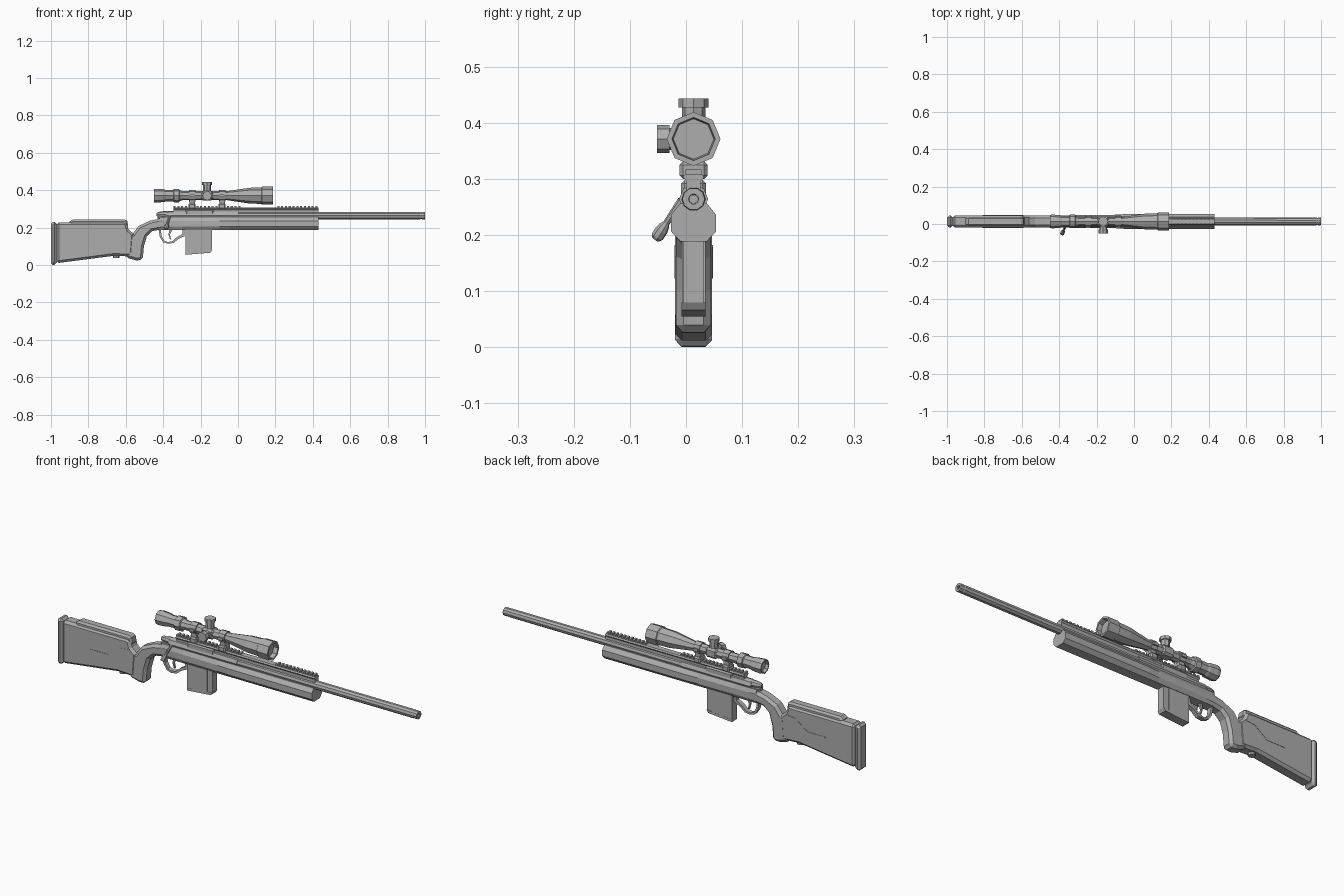
import bpy, bmesh, math
from mathutils import Matrix, Vector

if "Cube" in bpy.data.objects:
    bpy.data.objects.remove(bpy.data.objects["Cube"])

YC = 0.0135          # the rifle body sits slightly off y = 0
SCOPE_Z = 0.371
BORE_Z = 0.264

grey = bpy.data.materials.new("plain_grey")
grey.diffuse_color = (0.42, 0.42, 0.42, 1)
grey.use_nodes = True
grey.node_tree.nodes["Principled BSDF"].inputs["Base Color"].default_value = grey.diffuse_color


def finish(name, bm, bevel=0):
    bmesh.ops.remove_doubles(bm, verts=bm.verts, dist=1e-5)
    bmesh.ops.recalc_face_normals(bm, faces=bm.faces)
    me = bpy.data.meshes.new(name)
    bm.to_mesh(me)
    bm.free()
    me.materials.append(grey)
    ob = bpy.data.objects.new(name, me)
    bpy.context.collection.objects.link(ob)
    if bevel:
        m = ob.modifiers.new("chamfer", 'BEVEL')
        m.width, m.segments = bevel, 1
        m.limit_method, m.angle_limit = 'ANGLE', math.radians(70)
    return ob


def prism(name, pts, half, y=YC, bevel=0):
    """Side profile (x, z) extruded across y."""
    bm = bmesh.new()
    a = [bm.verts.new((x, y - half, z)) for x, z in pts]
    b = [bm.verts.new((x, y + half, z)) for x, z in pts]
    bm.faces.new(a)
    bm.faces.new(b[::-1])
    for i in range(len(pts)):
        j = (i + 1) % len(pts)
        bm.faces.new((a[i], b[i], b[j], a[j]))
    return finish(name, bm, bevel)


def box(name, x0, x1, z0, z1, half, y=YC, bevel=0):
    return prism(name, [(x0, z0), (x1, z0), (x1, z1), (x0, z1)], half, y, bevel)


def loft(name, rings):
    bm = bmesh.new()
    vs = [[bm.verts.new(p) for p in r] for r in rings]
    n = len(rings[0])
    for a, b in zip(vs, vs[1:]):
        for i in range(n):
            bm.faces.new((a[i], a[(i + 1) % n], b[(i + 1) % n], b[i]))
    bm.faces.new(vs[0])
    bm.faces.new(vs[-1])
    return finish(name, bm)


def lathe(name, prof, origin, axis=(1, 0, 0), n=8):
    """Profile of (distance, radius) turned round an axis."""
    rot = Vector((1, 0, 0)).rotation_difference(Vector(axis)).to_matrix().to_4x4()
    mat = Matrix.Translation(origin) @ rot
    rings = [[mat @ Vector((d, r * math.cos(i * math.tau / n), r * math.sin(i * math.tau / n)))
              for i in range(n)] for d, r in prof]
    return loft(name, rings)


# Stock: pad, butt, cheek riser, grip
prism("butt_pad", [(-1, .01), (-.99, 0), (-.968, .004), (-.968, .231), (-.99, .231), (-1, .222)],
      .033, bevel=.012)
prism("butt_stock", [(-.97, .010), (-.66, .05), (-.565, .045), (-.556, .165), (-.585, .19),
                     (-.598, .228), (-.97, .228)], .033, bevel=.012)
prism("cheek_riser", [(-.9, .2), (-.585, .2), (-.592, .236), (-.605, .243), (-.885, .243),
                      (-.9, .232)], .025, bevel=.009)
prism("grip", [(-.6, .04), (-.545, .025), (-.51, .027), (-.503, .10), (-.487, .155), (-.458, .182),
               (-.41, .190), (-.30, .190), (-.30, .25), (-.41, .25), (-.47, .237), (-.53, .21),
               (-.562, .168), (-.6, .165)], .031, bevel=.013)
lathe("stock_stud", [(0, .012), (.012, .012), (.012, .017), (.025, .017)],
      (-.65, YC, .062), (0, 0, -1))

# Seam strips on both sides of the butt
for s, n in ((-1, "right"), (1, "left")):
    prism("cheek_seam_" + n, [(-.81, .122), (-.71, .122), (-.64, .172), (-.59, .178), (-.59, .182),
                              (-.642, .176), (-.712, .126), (-.81, .126)], .0012, YC + s * .0332)

# Forend with hexagonal section, widening in front of the grip
rings = []
for x, w in ((-.42, .030), (-.30, .034), (-.10, .036), (-.04, .040), (.43, .040)):
    half = [(.023, .188), (w, .206), (w, .236), (.024, .256)]
    rings.append([(x, YC + y, z) for y, z in half] + [(x, YC - y, z) for y, z in half[::-1]])
loft("forend", rings)

# Barrel with hollow muzzle
lathe("barrel", [(-.1, .022), (.975, .021), (.978, .0195), (.983, .0195), (.986, .021), (1, .020),
                 (1, .009), (.96, .008)], (0, YC, BORE_Z), n=10)

# Receiver, port block and bolt
lathe("receiver", [(-.385, .022), (-.37, .026), (.0, .026)], (0, YC, BORE_Z))
box("ejection_block", -.28, -.13, .255, .298, .022, bevel=.006)
box("receiver_tang", -.43, -.34, .24, .262, .016, bevel=.005)
lathe("bolt_shroud", [(-.435, .008), (-.425, .014), (-.40, .018), (-.36, .018)], (0, YC, BORE_Z + .006))
lathe("bolt_handle", [(0, .007), (.05, .006), (.056, .009), (.066, .0115), (.08, .0115), (.086, .008)],
      (-.365, -.008, .262), Vector((-.02, -.045, -.068)).normalized())

# Accessory rail: base, flared top and two runs of teeth
box("rail_stem", -.345, .43, .278, .300, .0125)
loft("rail_flare", [[(x, YC + y, z) for y, z in ((-.012, .295), (-.019, .303), (-.014, .309),
                                               (.014, .309), (.019, .303), (.012, .295))]
                    for x in (-.345, .43)])
for name, start, count in (("rear", -.345, 18), ("front", .21, 11)):
    for i in range(count):
        x = start + i * .0204
        box(f"rail_tooth_{name}_{i}", x, x + .011, .305, .317, .014)

# Magazine with narrower front spine and base plate
prism("magazine", [(-.28, .066), (-.168, .076), (-.168, .2), (-.28, .2)], .021)
prism("magazine_spine", [(-.17, .076), (-.14, .079), (-.14, .2), (-.17, .2)], .018)
prism("magazine_base", [(-.28, .055), (-.148, .066), (-.139, .080), (-.28, .068)], .0215)

# Trigger guard and trigger
outer = [(-.425, .192), (-.418, .15), (-.40, .122), (-.375, .114), (-.345, .118), (-.318, .14),
         (-.285, .155), (-.285, .192)]
inner = [(-.295, .192), (-.298, .165), (-.326, .15), (-.35, .128), (-.375, .123), (-.394, .13),
         (-.408, .155), (-.413, .192)]
prism("trigger_guard", outer + inner, .011)
prism("trigger", [(-.365, .192), (-.372, .165), (-.364, .136), (-.358, .138), (-.364, .163),
                  (-.35, .192)], .005)

# Scope body turned as one octagonal profile, hollow at both lenses
lathe("scope_tube", [(-.435, .026), (-.45, .029), (-.45, .035), (-.435, .037), (-.395, .034),
                     (-.385, .030), (-.345, .030), (-.343, .036), (-.315, .036), (-.312, .029),
                     (-.295, .024), (-.06, .024), (.06, .042), (.125, .044), (.128, .048),
                     (.187, .048), (.187, .0385), (.165, .036)], (0, YC, SCOPE_Z))

# Turret saddle, elevation knob and side knob
box("turret_saddle", -.198, -.132, .346, .396, .027, bevel=.01)
lathe("elevation_turret", [(0, .021), (.031, .021), (.031, .0265), (.047, .0265)],
      (-.165, YC, .396), (0, 0, 1))
lathe("side_turret", [(0, .020), (.018, .020), (.018, .025), (.041, .025)],
      (-.165, -.011, SCOPE_Z), (0, -1, 0))

# Scope mounts
for n, x in (("rear", -.245), ("front", -.085)):
    lathe(f"mount_ring_{n}", [(-.017, .030), (.017, .030)], (x, YC, SCOPE_Z))
    box(f"mount_post_{n}", x - .015, x + .015, .315, .350, .016)
    box(f"mount_clamp_{n}", x - .019, x + .019, .300, .331, .025, bevel=.006)
    for s in (-1, 1):
        box(f"mount_lug_{n}_{s}", x - .013, x + .013, .364, .378, .005, YC + s * .030)
